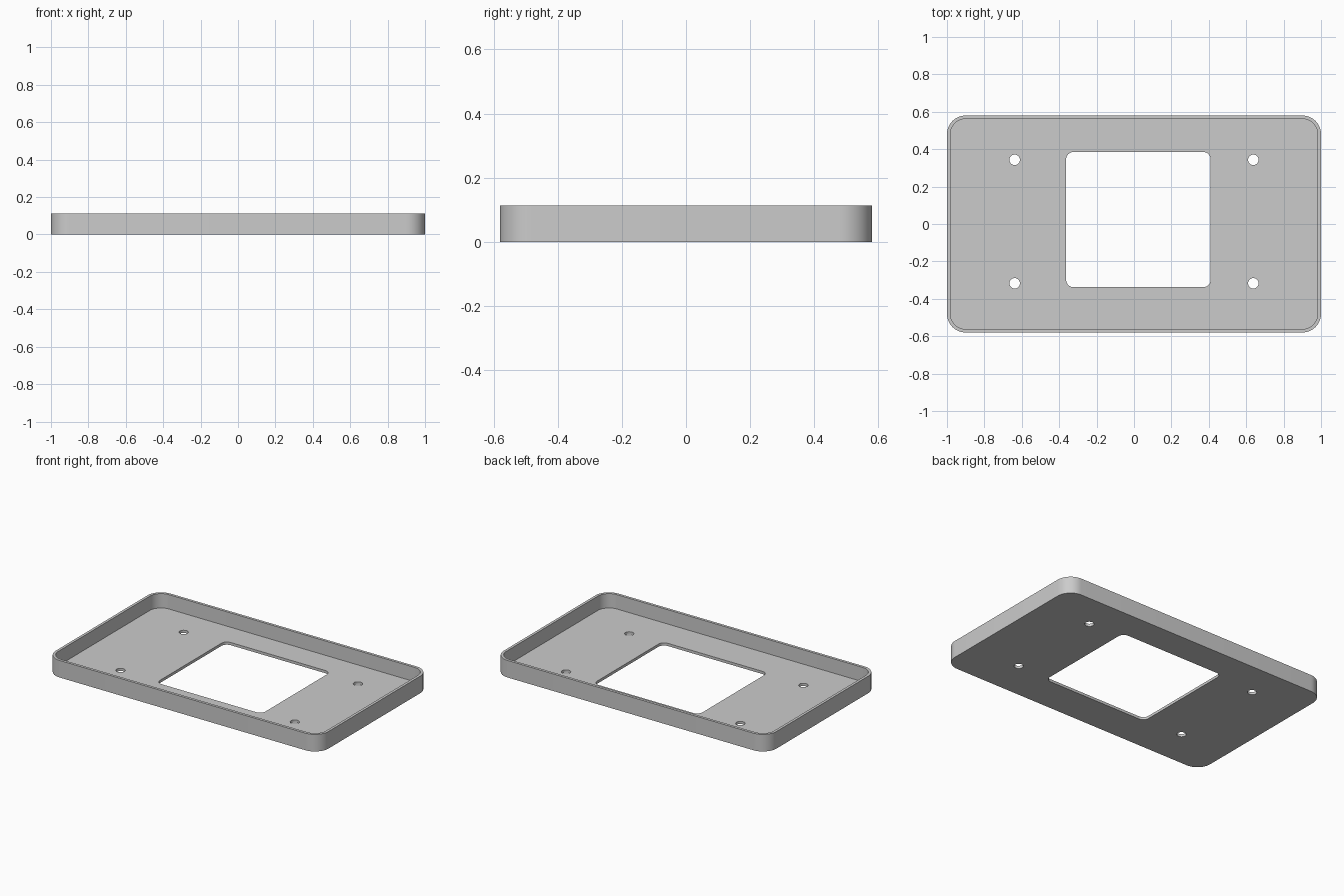
import bpy
import bmesh
import math

cube = bpy.data.objects.get("Cube")
if cube:
    bpy.data.objects.remove(cube, do_unlink=True)

HALF_X, HALF_Y, HEIGHT = 1.0, 0.58, 0.113
WALL, FLOOR, CORNER = 0.018, 0.018, 0.1

grey = bpy.data.materials.new("light grey")
grey.use_nodes = True
colour = (0.6, 0.6, 0.6, 1.0)
grey.diffuse_color = colour
grey.node_tree.nodes["Principled BSDF"].inputs["Base Color"].default_value = colour


def rounded_prism(name, x0, x1, y0, y1, z0, z1, radius, steps=12):
    """Upright prism with a rounded rectangular outline."""
    centres = [(x1 - radius, y1 - radius), (x0 + radius, y1 - radius),
               (x0 + radius, y0 + radius), (x1 - radius, y0 + radius)]
    bm = bmesh.new()
    outline = []
    for quarter, (cx, cy) in enumerate(centres):
        for i in range(steps + 1):
            a = (quarter + i / steps) * math.pi / 2
            outline.append(bm.verts.new((cx + radius * math.cos(a),
                                         cy + radius * math.sin(a), z0)))
    bmesh.ops.remove_doubles(bm, verts=outline, dist=1e-5)
    base = bm.faces.new(list(bm.verts))
    top = bmesh.ops.extrude_face_region(bm, geom=[base])["geom"]
    bmesh.ops.translate(bm, vec=(0, 0, z1 - z0),
                        verts=[v for v in top if isinstance(v, bmesh.types.BMVert)])
    bmesh.ops.recalc_face_normals(bm, faces=bm.faces)
    mesh = bpy.data.meshes.new(name)
    bm.to_mesh(mesh)
    bm.free()
    mesh.materials.append(grey)
    obj = bpy.data.objects.new(name, mesh)
    bpy.context.collection.objects.link(obj)
    return obj


def cut(target, cutter):
    """Subtract the cutter, then discard it."""
    cutter.hide_render = True
    mod = target.modifiers.new("cut", "BOOLEAN")
    mod.operation = "DIFFERENCE"
    mod.solver = "EXACT"
    mod.object = cutter
    bpy.ops.object.select_all(action="DESELECT")
    target.select_set(True)
    bpy.context.view_layer.objects.active = target
    bpy.ops.object.modifier_apply(modifier=mod.name)
    bpy.data.objects.remove(cutter, do_unlink=True)


# Tray body with its outer rim
tray = rounded_prism("tray", -HALF_X, HALF_X, -HALF_Y, HALF_Y, 0, HEIGHT, CORNER)

# Hollow interior above the floor
ix, iy = HALF_X - WALL, HALF_Y - WALL
cut(tray, rounded_prism("interior_cutter", -ix, ix, -iy, iy, FLOOR, 0.2, CORNER - WALL))

# Off-centre window through the floor
cut(tray, rounded_prism("window_cutter", -0.363, 0.41, -0.338, 0.385, -0.1, 0.2, 0.04, 8))

# Four round screw holes
HOLE = 0.028
for x in (-0.638, 0.638):
    for y in (-0.317, 0.343):
        cut(tray, rounded_prism("hole_cutter", x - HOLE, x + HOLE, y - HOLE, y + HOLE,
                                -0.1, 0.2, HOLE, 8))

bpy.ops.object.shade_smooth_by_angle(angle=math.radians(30))
